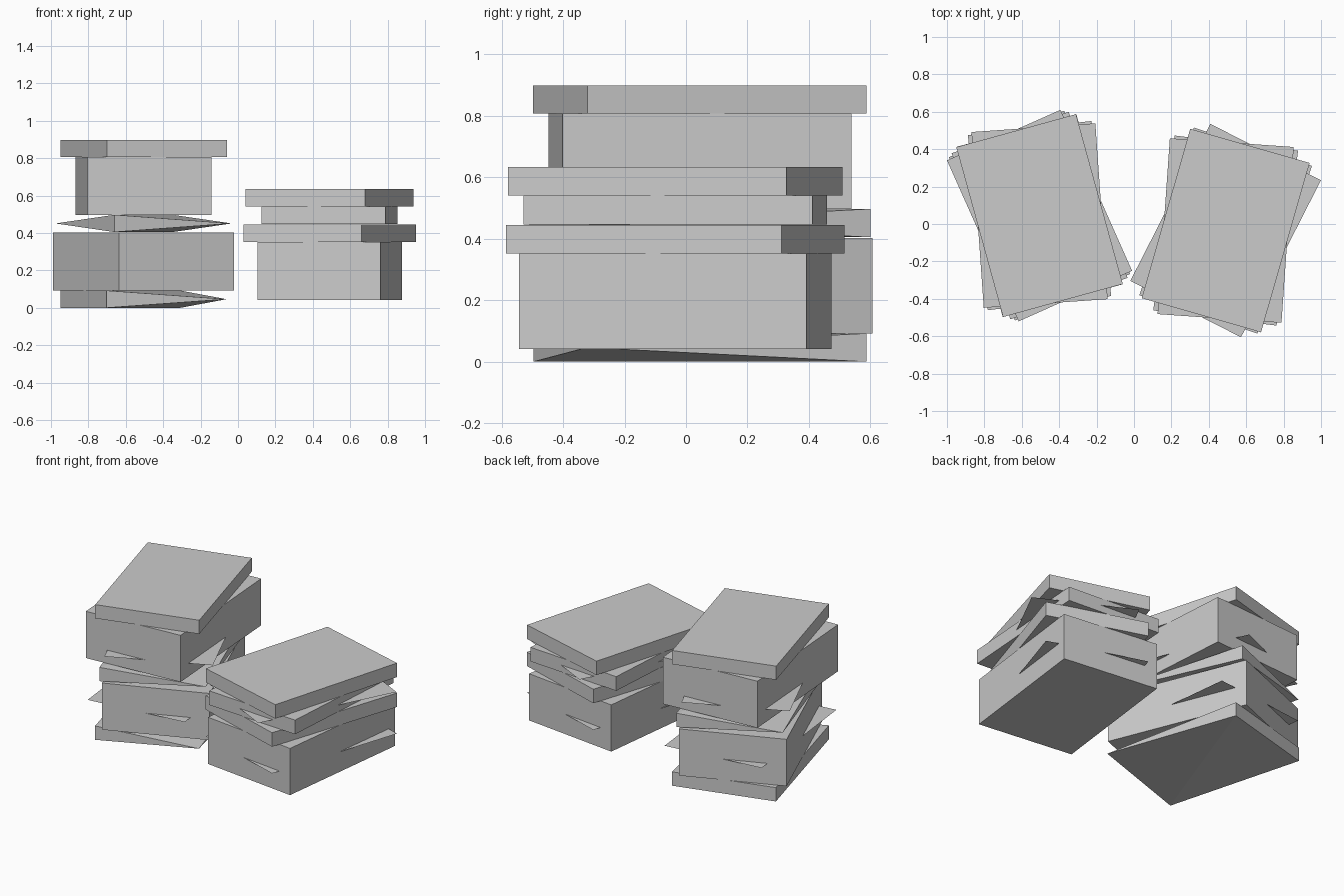
import bpy
import bmesh
from math import cos, sin, radians

if "Cube" in bpy.data.objects:
    bpy.data.objects.remove(bpy.data.objects["Cube"])

HALF_W, HALF_L = 0.332, 0.471          # half footprint shared by every block
LEFT, RIGHT = (-0.505, 0.045), (0.49, -0.035)
SIGNS = [(-1, -1), (1, -1), (1, 1), (-1, 1)]   # front-left, front-right, back-right, back-left


def footprint(centre, degrees):
    c, s = cos(radians(degrees)), sin(radians(degrees))
    return [(centre[0] + i * HALF_W * c - j * HALF_L * s,
             centre[1] + i * HALF_W * s + j * HALF_L * c) for i, j in SIGNS]


def finish(name, bm):
    mesh = bpy.data.meshes.new(name)
    bm.to_mesh(mesh)
    bm.free()
    bpy.context.collection.objects.link(bpy.data.objects.new(name, mesh))


def block(name, centre, degrees, z0, z1, pinched=()):
    """Turned slab; pinched corners taper to a single point at mid height."""
    bm = bmesh.new()
    low, high = [], []
    for i, (x, y) in enumerate(footprint(centre, degrees)):
        if i in pinched:
            v = bm.verts.new((x, y, (z0 + z1) / 2))
            low.append(v)
            high.append(v)
        else:
            low.append(bm.verts.new((x, y, z0)))
            high.append(bm.verts.new((x, y, z1)))
    if pinched:     # fold top and bottom along the front-left to back-right diagonal
        for a, b, c in ((0, 1, 2), (0, 2, 3)):
            bm.faces.new((high[a], high[b], high[c]))
            bm.faces.new((low[c], low[b], low[a]))
    else:
        bm.faces.new(high)
        bm.faces.new(low[::-1])
    for i in range(4):
        j = (i + 1) % 4
        bm.faces.new(list(dict.fromkeys((low[i], low[j], high[j], high[i]))))
    bmesh.ops.recalc_face_normals(bm, faces=bm.faces[:])
    finish(name, bm)


def sheet(name, centre, degrees, z):
    bm = bmesh.new()
    bm.faces.new([bm.verts.new((x, y, z)) for x, y in footprint(centre, degrees)])
    finish(name, bm)


# Left stack, bottom to top
block("left_base_slab", LEFT, 15.2, 0.0, 0.092, pinched=(1,))
block("left_lower_block", LEFT, 22, 0.092, 0.402)
block("left_middle_slab", LEFT, 19.5, 0.405, 0.497, pinched=(1, 3))
block("left_upper_block", LEFT, 4, 0.497, 0.807)
block("left_top_slab", LEFT, 15.4, 0.807, 0.898)

# Right stack, bottom to top
block("right_lower_block", RIGHT, -7, 0.042, 0.352)
block("right_lower_slab", RIGHT, -18, 0.352, 0.445)
block("right_middle_slab", RIGHT, -4, 0.447, 0.541)
block("right_top_slab", RIGHT, -16, 0.541, 0.634)

# Flat sheets whose corners poke out between the block sides
sheet("left_lower_sheet", LEFT, 6.5, 0.23)
sheet("left_upper_sheet", LEFT, 24, 0.585)
sheet("right_lower_sheet", RIGHT, -18, 0.175)
sheet("right_upper_sheet", RIGHT, -27, 0.493)
